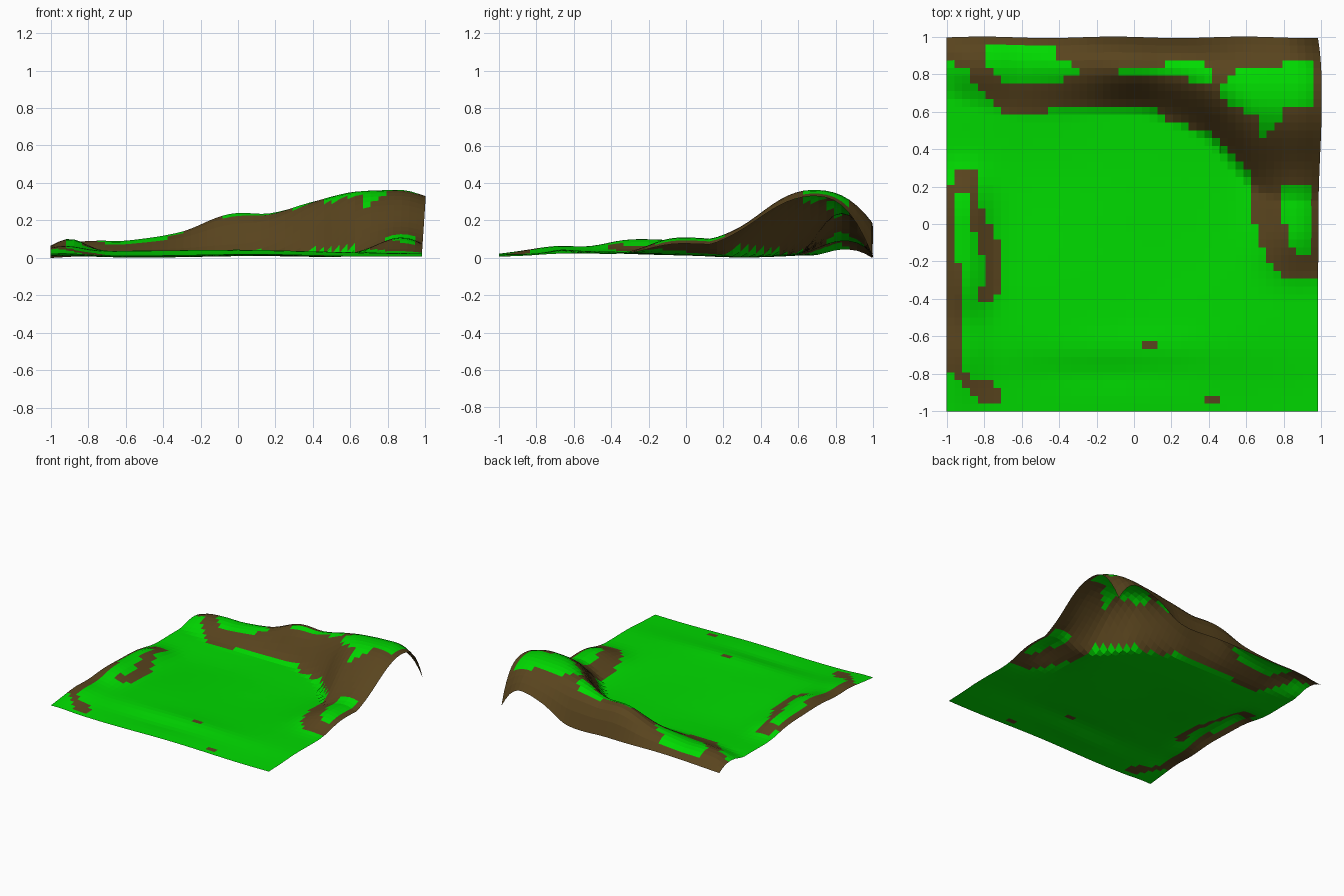
import bpy, bmesh, math

if "Cube" in bpy.data.objects:
    bpy.data.objects.remove(bpy.data.objects["Cube"])

N = 48  # grid cells per side


def curve(pts, x):
    """Smoothly eased interpolation through (x, value) stations."""
    n = len(pts)
    if x <= pts[0][0]:
        return pts[0][1]
    for i in range(n - 1):
        (x0, a), (x1, b) = pts[i], pts[i + 1]
        if x <= x1:
            t = (x - x0) / (x1 - x0)
            pa = pts[max(i - 1, 0)]
            pb = pts[min(i + 2, n - 1)]
            ma = (b - pa[1]) / (x1 - pa[0]) * (x1 - x0)
            mb = (pb[1] - a) / (pb[0] - x0) * (x1 - x0)
            return ((2*t**3 - 3*t*t + 1) * a + (t**3 - 2*t*t + t) * ma
                    + (3*t*t - 2*t**3) * b + (t**3 - t*t) * mb)
    return pts[-1][1]


def bump(x, y, cx, cy, sx, sy, h, p=2):
    return h * math.exp(-((x - cx) / sx) ** 2 - abs((y - cy) / sy) ** p)


# Back ridge: crest height, crest line, inner foot line and back edge height along x
CREST = [(-1, .045), (-.9, .08), (-.75, .092), (-.6, .092), (-.3, .14), (-.1, .22), (0, .24),
         (.17, .238), (.4, .30), (.6, .35), (.8, .362), (.9, .36), (1, .33)]
CREST_Y = [(-1, .84), (-.5, .84), (.2, .82), (.45, .76), (.65, .68), (1, .68)]
FOOT_Y = [(-1, .66), (-.6, .56), (0, .58), (.2, .53), (.42, .43), (.55, .29), (.65, .18),
          (.8, .13), (1, .12)]
EDGE = [(-1, 0), (-.7, .015), (0, .02), (.38, .02), (.6, .14), (.82, .19), (.92, .13), (1, .02)]
# Meadow height from front to back
FLOOR = [(-1, .014), (-.85, .022), (-.65, .036), (-.4, .03), (0, .014), (.3, .006), (.6, .012)]


def height(x, y):
    z = curve(FLOOR, y) * (1 - .35 * max(0, x))
    z += .004 * math.sin(5 * x + 1) * math.sin(5 * y)
    z += bump(x, y, 0, -.66, .5, .09, .008) - bump(x, y, -.15, -.8, .4, .08, .008)
    z += bump(x, y, -.9, -.1, .13, .36, .08, 4) + bump(x, y, -.92, -.7, .12, .25, .028)
    z += bump(x, y, .88, .04, .19, .27, .1, 3)
    crest, cy, fy = curve(CREST, x), curve(CREST_Y, x), curve(FOOT_Y, x)
    if y > cy:
        u = (y - cy) / (1 - cy)
        e = curve(EDGE, x)
        return e + (crest - e) * (1 - u ** 2.5)
    if y > fy:
        # the right hill climbs steeply at its foot, then eases to the top
        t = ((y - fy) / (cy - fy)) ** (1 - .27 * min(1, max(0, (x - .1) / .4)))
        z += (crest - z) * t * t * (3 - 2 * t)
    return z


# Earth and grass outlines as seen from above
EARTH = [
    [(-1.1, .86), (-.9, .85), (-.87, .75), (-.8, .7), (-.75, .63), (-.7, .59), (-.45, .59),
     (-.42, .63), (.12, .62), (.2, .54), (.42, .50), (.52, .38), (.62, .26), (.63, .05),
     (.7, -.17), (.8, -.27), (.87, -.31), (1.1, -.3), (1.1, 1.1), (-1.1, 1.1)],
    [(-.96, .29), (-.9, .31), (-.82, .27), (-.82, .1), (-.76, -.02), (-.7, -.17), (-.73, -.4),
     (-.82, -.43), (-.8, -.2), (-.87, 0), (-.87, .18), (-.96, .18)],
    [(-1.1, .2), (-.95, .2), (-.95, -.2), (-.91, -.2), (-.91, -.8), (-.8, -.83), (-.68, -.91),
     (-.7, -.95), (-.84, -.95), (-.9, -.87), (-.96, -.8), (-1.1, -.78)],
    [(.04, -.67), (.12, -.67), (.12, -.63), (.04, -.63)],
    [(.37, -.95), (.46, -.95), (.46, -.91), (.37, -.91)],
]
GRASS = [
    [(-.78, .96), (-.45, .96), (-.4, .88), (-.31, .83), (-.31, .79), (-.45, .74), (-.7, .76),
     (-.78, .82)],
    [(-.07, .84), (.15, .84), (.2, .87), (.38, .86), (.42, .75), (.18, .79), (-.07, .78)],
    [(.55, .84), (.95, .86), (.97, .61), (.8, .61), (.77, .52), (.68, .45), (.66, .58),
     (.5, .62), (.45, .7)],
    [(.8, .2), (.93, .2), (.93, -.18), (.86, -.18), (.8, 0)],
]


def inside(poly, x, y):
    hit = False
    for (x0, y0), (x1, y1) in zip(poly, poly[1:] + poly[:1]):
        if (y0 > y) != (y1 > y) and x < x0 + (y - y0) / (y1 - y0) * (x1 - x0):
            hit = not hit
    return hit


def is_earth(x, y):
    return any(inside(p, x, y) for p in EARTH) and not any(inside(p, x, y) for p in GRASS)


# Terrain sheet, right edge leaning outward where it is high
bm = bmesh.new()
bmesh.ops.create_grid(bm, x_segments=N, y_segments=N, size=1)
for v in bm.verts:
    x, y = v.co.x, v.co.y
    z = max(0, height(x, y))
    lean = max(0, (x - .6) / .4) * .02 * (1 - min(1, z / .3))
    wave = max(0, (y - .8) / .2) * .008 * (1 - math.cos(9 * x + 1)) / 2
    v.co = (x - lean, y - wave, z)
low = min(v.co.z for v in bm.verts)
for v in bm.verts:
    v.co.z -= low
for f in bm.faces:
    c = f.calc_center_median()
    f.material_index = 1 if is_earth(c.x, c.y) else 0
    f.smooth = False

mesh = bpy.data.meshes.new("terrain")
bm.to_mesh(mesh)
bm.free()
for name, col in (("grass_green", (0, .7, 0, 1)), ("earth_brown", (.1, .058, .013, 1))):
    m = bpy.data.materials.new(name)
    m.diffuse_color = col
    m.use_nodes = True
    m.node_tree.nodes["Principled BSDF"].inputs["Base Color"].default_value = m.diffuse_color
    mesh.materials.append(m)
terrain = bpy.data.objects.new("terrain", mesh)
bpy.context.collection.objects.link(terrain)
